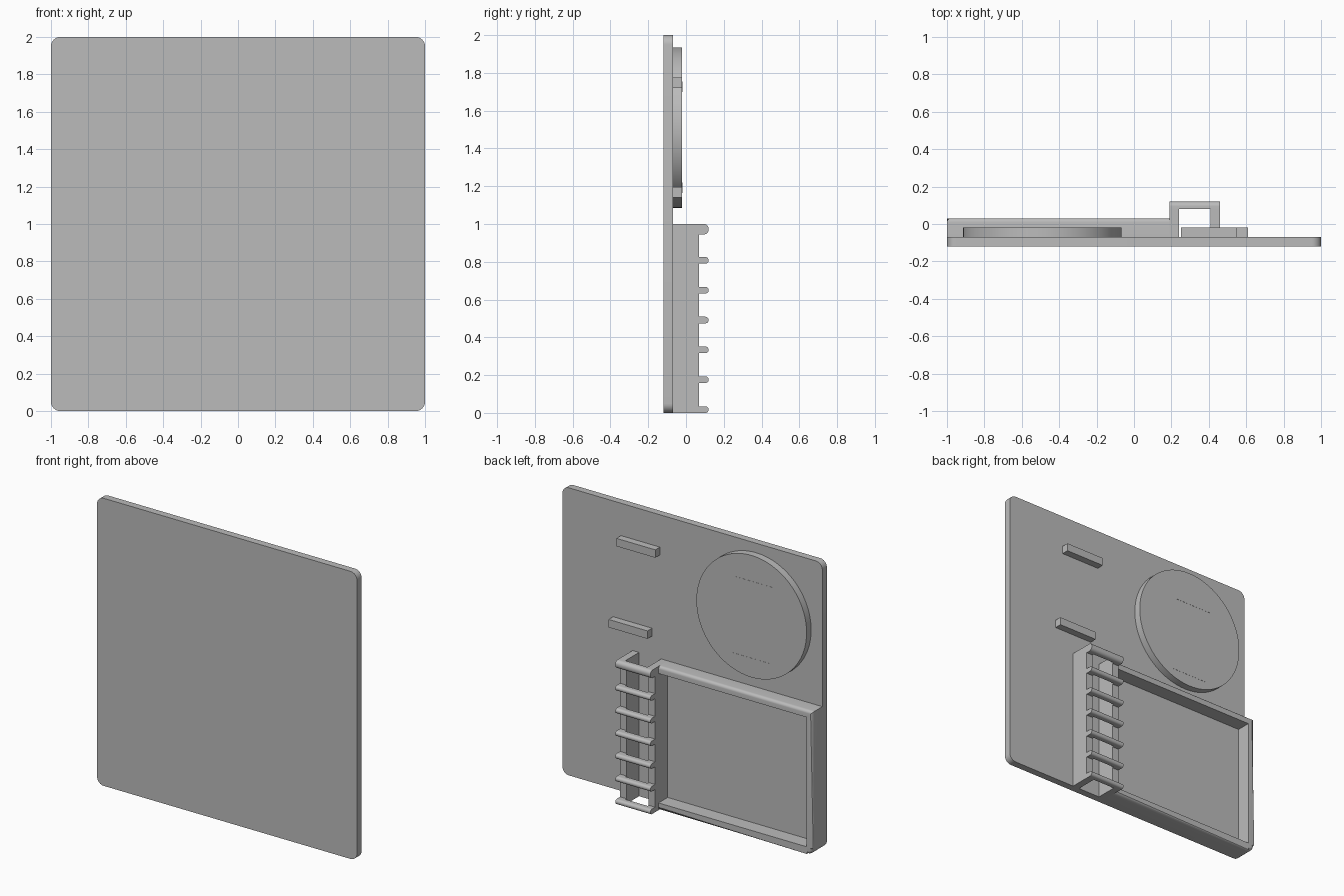
import bpy, bmesh
from math import sin, cos, pi

cube = bpy.data.objects.get("Cube")
if cube:
    bpy.data.objects.remove(cube)

grey = bpy.data.materials.new("light_grey")
grey.use_nodes = True
COLOUR = (0.5, 0.5, 0.5, 1)
grey.diffuse_color = COLOUR
grey.node_tree.nodes["Principled BSDF"].inputs["Base Color"].default_value = COLOUR


def arc(cx, cz, r, start, end, steps=8):
    """Points on an arc, angles in quarter turns."""
    angles = [(start + (end - start) * i / steps) * pi / 2 for i in range(steps + 1)]
    return [(cx + r * cos(a), cz + r * sin(a)) for a in angles]


def add_prism(bm, points):
    """Sweep a closed outline from its first 3D ring to its second."""
    near, far = [[bm.verts.new(p) for p in ring] for ring in points]
    bm.faces.new(near)
    bm.faces.new(far[::-1])
    for i in range(len(near)):
        j = (i + 1) % len(near)
        bm.faces.new((near[i], far[i], far[j], near[j]))


def add_depth(bm, outline, y0, y1):
    add_prism(bm, [[(x, y, z) for x, z in outline] for y in (y0, y1)])


def add_box(bm, x0, x1, y0, y1, z0, z1):
    add_depth(bm, [(x0, z0), (x1, z0), (x1, z1), (x0, z1)], y0, y1)


def finish(name, bm):
    bmesh.ops.recalc_face_normals(bm, faces=bm.faces)
    mesh = bpy.data.meshes.new(name)
    bm.to_mesh(mesh)
    bm.free()
    mesh.materials.append(grey)
    obj = bpy.data.objects.new(name, mesh)
    bpy.context.collection.objects.link(obj)
    bpy.ops.object.select_all(action="DESELECT")
    obj.select_set(True)
    bpy.context.view_layer.objects.active = obj
    bpy.ops.object.shade_smooth_by_angle(angle=0.6)


BACK = -0.07   # rear face of the panel
PAD = -0.02    # rear face of the disc and bars
WALL = 0.05

# Panel with rounded corners
bm = bmesh.new()
r = 0.05
add_depth(bm, arc(1 - r, 2 - r, r, 0, 1) + arc(r - 1, 2 - r, r, 1, 2)
          + arc(r - 1, r, r, 2, 3) + arc(1 - r, r, r, 3, 4), -0.12, BACK)
finish("panel", bm)

# Round mounting disc
bm = bmesh.new()
add_depth(bm, arc(-0.49, 1.51, 0.424, 0, 4, 96)[:-1], BACK, PAD)
finish("disc", bm)

# Bars on the panel, and matching ones flush with the disc
for name, x, z, rear in (("upper_bar", 0.25, 1.72, PAD), ("lower_bar", 0.31, 1.14, PAD),
                         ("upper_disc_bar", -0.67, 1.70, PAD + 0.001),
                         ("lower_disc_bar", -0.64, 1.165, PAD + 0.001)):
    bm = bmesh.new()
    add_box(bm, x, x + 0.3, BACK, rear, z, z + 0.055)
    finish(name, bm)

# Tray rim: three walls, open towards the cable channel, with softened outer edges
bm = bmesh.new()
inner = WALL - 1
outline = [(0.19, 1), (-1, 1)] + arc(r - 1, r, r, 2, 3) + [
    (0.19, 0), (0.19, WALL), (inner, WALL), (inner, 1 - WALL), (0.19, 1 - WALL)]
add_depth(bm, outline, BACK, 0.03)


def is_outer(v):
    return v.co.y > 0 and (v.co.z > 0.999 or v.co.z < WALL - 0.001 or v.co.x < -0.999)


soft = [e for e in bm.edges if all(is_outer(v) for v in e.verts)]
bmesh.ops.bevel(bm, geom=soft, offset=0.02, segments=5, profile=0.5, affect="EDGES")
finish("tray_rim", bm)

# Cable channel walls
SIDES = (("inner_channel_wall", 0.19), ("outer_channel_wall", 0.41))
for name, x in SIDES:
    bm = bmesh.new()
    add_box(bm, x, x + WALL, BACK, 0.068, 0, 1)
    finish(name, bm)

# Rungs bridging the channel, each on two short feet
for i in range(7):
    z0 = 0.158 * i
    z1 = z0 + 0.035
    radius = 0.0174
    if i == 6:
        z0, z1, radius = 0.945, 1.0, 0.025
    bm = bmesh.new()
    tip = 0.12 - radius
    profile = [(0.08, z0)] + arc(tip, z0 + radius, radius, 3, 4) \
        + arc(tip, z1 - radius, radius, 0, 1) + [(0.08, z1)]
    add_prism(bm, [[(x, y, z) for y, z in profile] for x in (0.19, 0.46)])
    for _, x in SIDES:
        add_box(bm, x, x + WALL, 0.068, 0.08, z0, z1)
    finish(f"rung_{i + 1}", bm)
